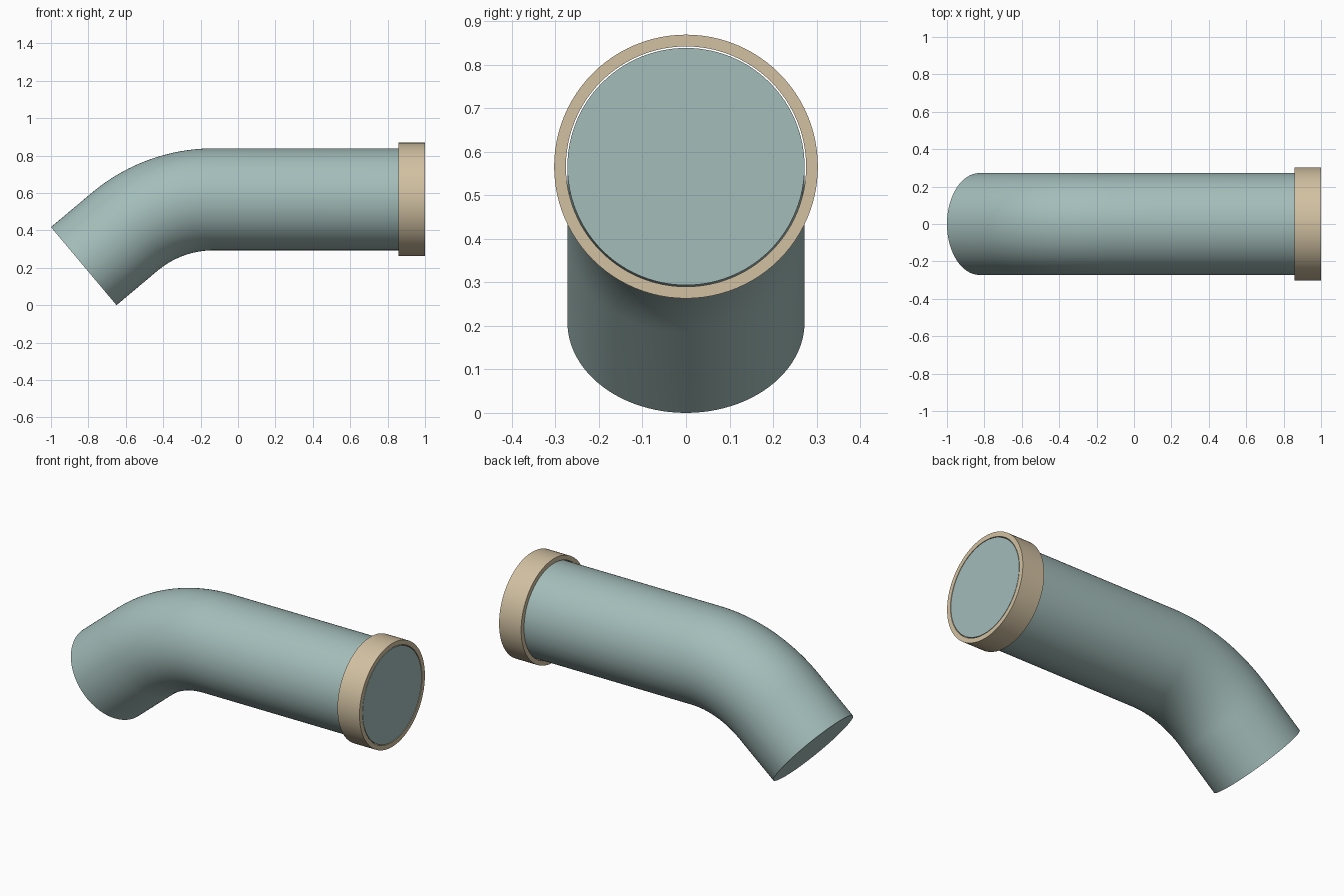
import bpy, bmesh, math
from mathutils import Vector

if "Cube" in bpy.data.objects:
    bpy.data.objects.remove(bpy.data.objects["Cube"])

SEG = 96
AXIS_Z = 0.566           # height of the straight run
R_PIPE = 0.2725
BEND_R = 0.74
ANGLE = math.radians(40)


def material(name, srgb):
    m = bpy.data.materials.new(name)
    lin = [((c / 255 + 0.055) / 1.055) ** 2.4 for c in srgb]
    m.diffuse_color = (*lin, 1)
    m.use_nodes = True
    m.node_tree.nodes["Principled BSDF"].inputs["Base Color"].default_value = m.diffuse_color
    return m


def sweep(name, sections, mat, closed=False):
    """Loft circles given as (x, z, tilt, radius); caps the ends unless closed."""
    bm = bmesh.new()
    rings = []
    for x, z, tilt, r in sections:
        up = Vector((-math.sin(tilt), 0, math.cos(tilt)))
        side = Vector((0, 1, 0))
        c = Vector((x, 0, z))
        rings.append([bm.verts.new(c + r * (side * math.cos(t) + up * math.sin(t)))
                      for t in (2 * math.pi * i / SEG for i in range(SEG))])
    pairs = list(zip(rings, rings[1:]))
    if closed:
        pairs.append((rings[-1], rings[0]))
    else:
        bm.faces.new(rings[0])
        bm.faces.new(rings[-1])
    for a, b in pairs:
        for i in range(SEG):
            j = (i + 1) % SEG
            bm.faces.new((a[i], a[j], b[j], b[i]))
    bmesh.ops.recalc_face_normals(bm, faces=bm.faces)
    me = bpy.data.meshes.new(name)
    bm.to_mesh(me)
    bm.free()
    me.materials.append(mat)
    ob = bpy.data.objects.new(name, me)
    bpy.context.collection.objects.link(ob)
    bpy.context.view_layer.objects.active = ob
    ob.select_set(True)
    bpy.ops.object.shade_smooth_by_angle(angle=math.radians(30))
    ob.select_set(False)


pipe_mat = material("grey green", (163, 189, 186))
collar_mat = material("tan", (210, 193, 162))

# Pipe: straight run, 40 degree bend, short straight outlet
end_x = -1 + R_PIPE * math.sin(ANGLE)
end_z = R_PIPE * math.cos(ANGLE)
bend_end_z = AXIS_Z - BEND_R * (1 - math.cos(ANGLE))
bend_end_x = end_x + (bend_end_z - end_z) / math.tan(ANGLE)
bend_x = bend_end_x + BEND_R * math.sin(ANGLE)
path = [(0.9995, AXIS_Z, 0, R_PIPE)]
STEPS = 24
for k in range(STEPS + 1):
    a = ANGLE * k / STEPS
    path.append((bend_x - BEND_R * math.sin(a),
                 AXIS_Z - BEND_R * (1 - math.cos(a)), a, R_PIPE))
path.append((end_x, end_z, ANGLE, R_PIPE))
sweep("bent_pipe", path, pipe_mat)

# Collar: open ring with a hairline gap around the pipe
sweep("end_collar", [(x, AXIS_Z, 0, r) for x, r in
                     ((0.857, 0.276), (0.857, 0.303), (1.0, 0.303), (1.0, 0.276))],
      collar_mat, closed=True)
